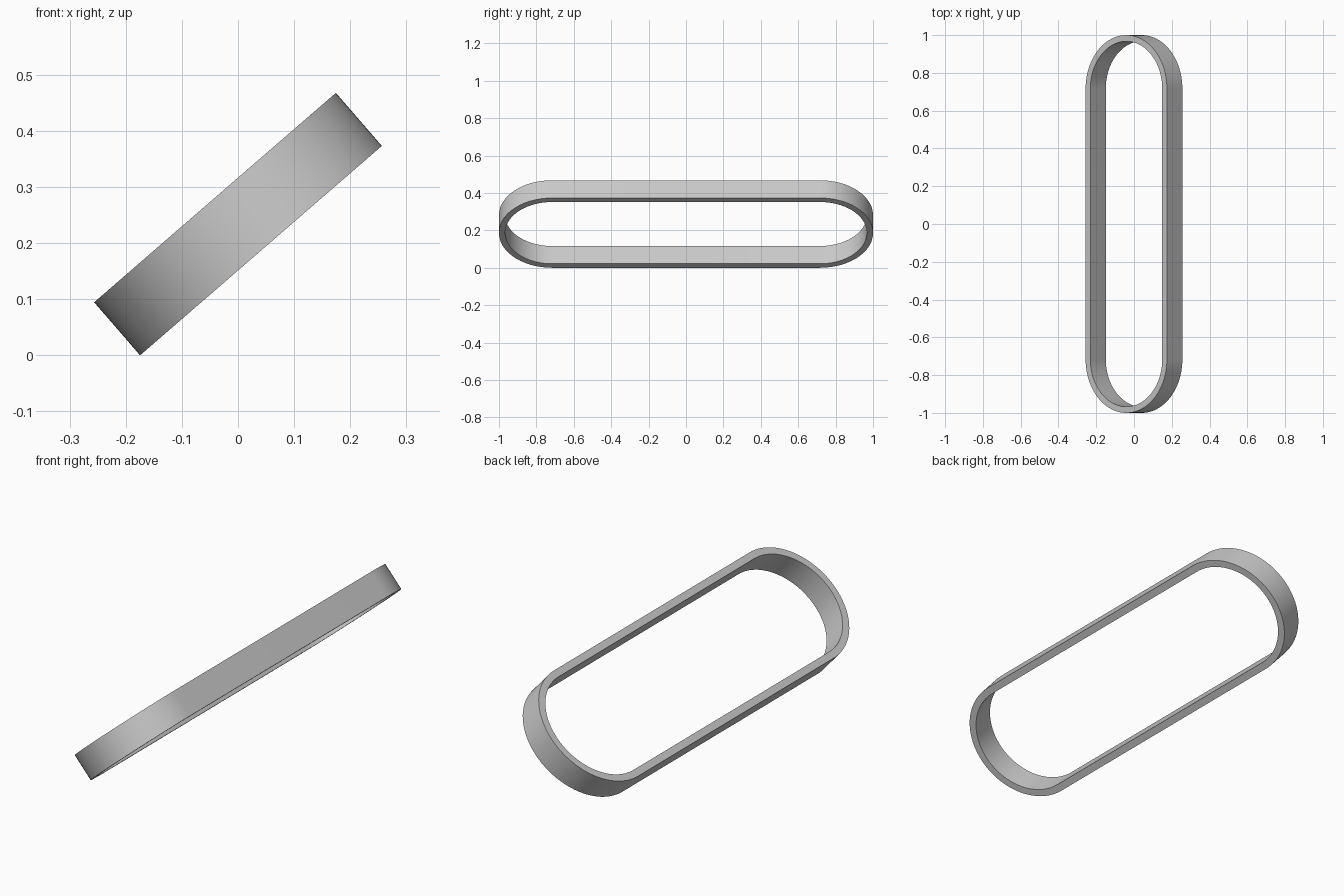
import bpy, bmesh, math

if "Cube" in bpy.data.objects:
    bpy.data.objects.remove(bpy.data.objects["Cube"])

TILT = math.radians(40.9)
RADIUS, STRAIGHT, WALL, DEPTH, STEPS = 0.285, 0.715, 0.033, 0.125, 48


def stadium(radius):
    """Outline of a slot: two half circles joined by straight sides."""
    points = []
    for start, cy in ((0, STRAIGHT), (math.pi, -STRAIGHT)):
        for i in range(STEPS + 1):
            a = start + math.pi * i / STEPS
            points.append((radius * math.cos(a), cy + radius * math.sin(a)))
    return points


# Four matching loops: outer and inner outlines at both rims
bm = bmesh.new()
h = DEPTH / 2
loops = [[bm.verts.new((x, y, z)) for x, y in stadium(r)]
         for r, z in ((RADIUS, -h), (RADIUS, h), (RADIUS - WALL, h), (RADIUS - WALL, -h))]
n = len(loops[0])
for k in range(4):
    a, b = loops[k], loops[(k + 1) % 4]
    for i in range(n):
        j = (i + 1) % n
        bm.faces.new((a[i], a[j], b[j], b[i]))
bmesh.ops.recalc_face_normals(bm, faces=bm.faces)

mesh = bpy.data.meshes.new("oval_band")
bm.to_mesh(mesh)
bm.free()

# Tilted oval band resting on its lower edge
band = bpy.data.objects.new("oval_band", mesh)
bpy.context.collection.objects.link(band)
band.rotation_euler = (0, -TILT, 0)
band.location.z = RADIUS * math.sin(TILT) + h * math.cos(TILT)

bpy.context.view_layer.objects.active = band
band.select_set(True)
bpy.ops.object.shade_smooth_by_angle(angle=math.radians(30))
